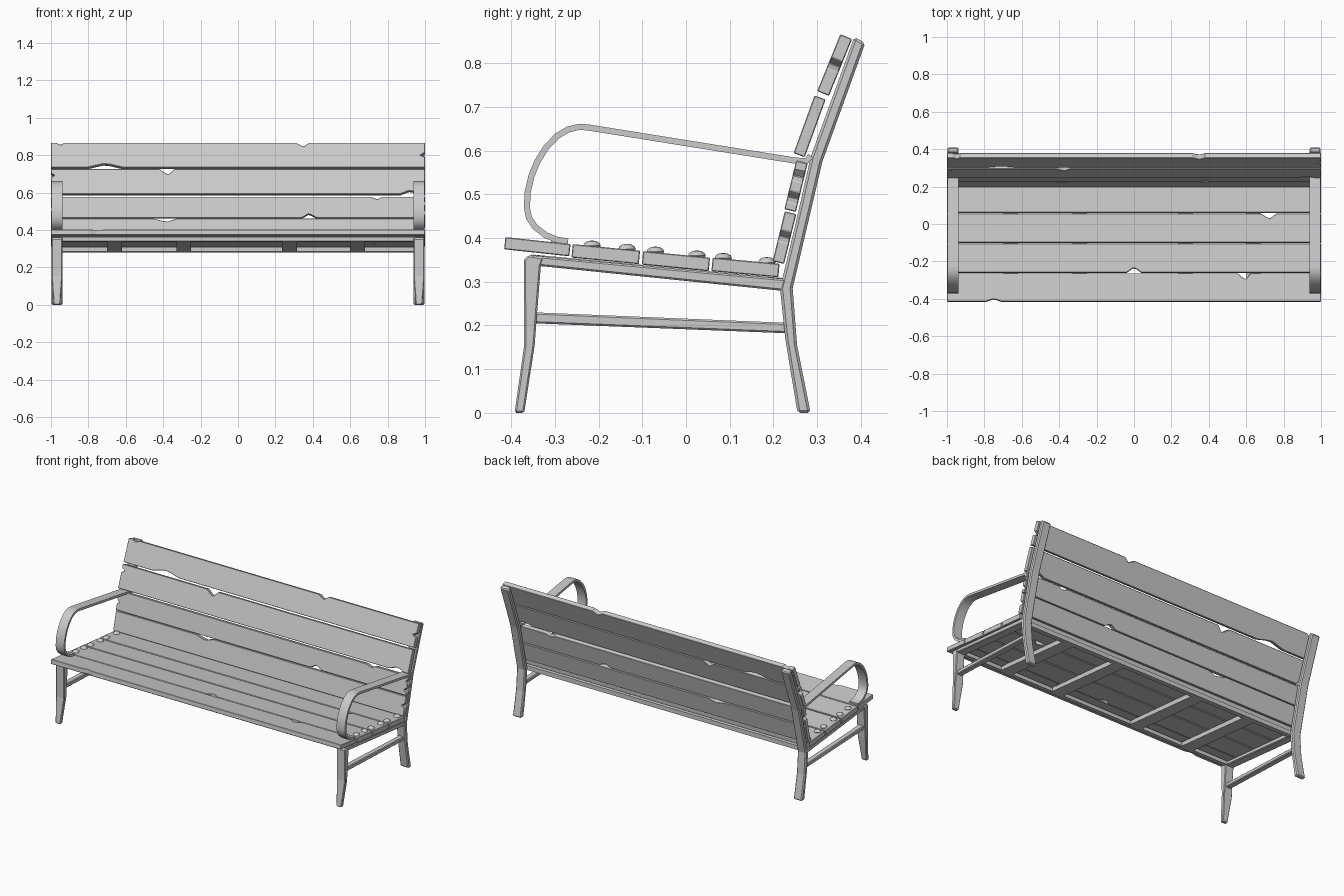
import bpy, bmesh, math
from mathutils import Vector

if "Cube" in bpy.data.objects:
    bpy.data.objects.remove(bpy.data.objects["Cube"])


def finish(name, bm, mirror=False, bevel=0.0, smooth=False):
    bmesh.ops.recalc_face_normals(bm, faces=bm.faces[:])
    mesh = bpy.data.meshes.new(name)
    bm.to_mesh(mesh)
    bm.free()
    ob = bpy.data.objects.new(name, mesh)
    bpy.context.collection.objects.link(ob)
    if bevel:
        m = ob.modifiers.new("Bevel", 'BEVEL')
        m.width, m.segments, m.limit_method = bevel, 1, 'ANGLE'
        m.angle_limit = math.radians(50)
    if mirror:
        ob.modifiers.new("Mirror", 'MIRROR')
    if smooth:
        bpy.ops.object.select_all(action='DESELECT')
        ob.select_set(True)
        bpy.context.view_layer.objects.active = ob
        bpy.ops.object.shade_smooth_by_angle(angle=math.radians(35))
    return ob


def solid(pts, offset):
    """Extrude a closed outline of 3D points."""
    bm = bmesh.new()
    face = bm.faces.new([bm.verts.new(p) for p in pts])
    ext = bmesh.ops.extrude_face_region(bm, geom=[face])
    new = [g for g in ext['geom'] if isinstance(g, bmesh.types.BMVert)]
    bmesh.ops.translate(bm, verts=new, vec=offset)
    return bm


def side_part(name, outline, half, xc=0.968, foot=None, bevel=0.004, smooth=False):
    """Side-view outline (y, z) given width in x and mirrored to both ends."""
    bm = solid([(xc - half, y, z) for y, z in outline], (2 * half, 0, 0))
    if foot:
        for v in bm.verts:
            if v.co.z < 0.01:
                v.co.x = xc + (v.co.x - xc) * foot
    return finish(name, bm, True, bevel, smooth)


def ribbon(path, t):
    """Outline of constant thickness around a path."""
    pts = [Vector(p) for p in path]
    a, b = [], []
    for i, p in enumerate(pts):
        d = (pts[min(i + 1, len(pts) - 1)] - pts[max(i - 1, 0)]).normalized()
        n = Vector((-d.y, d.x)) * t / 2
        a.append(p + n)
        b.append(p - n)
    return a + b[::-1]


def plank(name, p0, p1, thick, low=(), high=(), ends=()):
    """Board 2 long; p0-p1 is its visible face in side view. Chips: (x, half width, depth);
    end chips: (side, position, depth)."""
    p0, p1 = Vector((0, *p0)), Vector((0, *p1))
    w = (p1 - p0).length
    d = (p1 - p0) / w
    n = Vector((0, d.z, -d.y))          # into the board
    out = [(-1, 0)]
    for x, h, c in sorted(low):
        out += [(x - h, 0), (x - h * .1, c), (x + h * .3, c * .8), (x + h, 0)]
    out.append((1, 0))
    for s, v, c in sorted(e for e in ends if e[0] > 0):
        out += [(1, v - .012), (1 - c, v), (1, v + .015)]
    out.append((1, w))
    for x, h, c in sorted(high, reverse=True):
        out += [(x + h, w), (x + h * .2, w - c), (x - h * .3, w - c * .7), (x - h, w)]
    out.append((-1, w))
    for s, v, c in sorted((e for e in ends if e[0] < 0), key=lambda e: -e[1]):
        out += [(-1, v + .012), (-1 + c, v), (-1, v - .015)]
    pts = [p0 + Vector((x, 0, 0)) + d * v for x, v in out]
    return finish(name, solid(pts, n * thick), bevel=0.002)


# Side frames
side_part("front_leg", [(-.392, 0), (-.37, 0), (-.346, .155), (-.342, .21), (-.332, .335),
                        (-.325, .355), (-.36, .361), (-.371, .35), (-.37, .155)], .029, foot=.6)
side_part("back_post", [(.255, 0), (.285, 0), (.254, .155), (.244, .285), (.278, .43),
                        (.312, .575), (.41, .846), (.385, .86), (.285, .585), (.25, .43),
                        (.215, .285), (.227, .17)], .029, bevel=.006)
side_part("seat_rail", [(-.35, .36), (-.335, .336), (.222, .279), (.228, .306)], .027)
side_part("side_stretcher", [(-.35, .23), (-.35, .205), (.235, .182), (.23, .206)], .018)

# Armrests: straight bar curling round to the seat
arm = [(.285, .588), (.275, .576), (.25, .577), (-.225, .653), (-.245, .654), (-.27, .648),
       (-.295, .633), (-.32, .607), (-.34, .575), (-.354, .54), (-.362, .505), (-.364, .47),
       (-.359, .446), (-.345, .425), (-.32, .406), (-.295, .396), (-.27, .392)]
side_part("armrest", ribbon(arm, .014), .029, bevel=0, smooth=True)

# Seat boards
plank("seat_board_1", (-.413, .402), (-.264, .386), .028,
      low=[(-.75, .04, .012)], high=[(.59, .035, .03)])
plank("seat_board_2", (-.259, .386), (-.105, .371), .031, low=[(0, .04, .025)])
plank("seat_board_3", (-.098, .370), (.055, .355), .031, high=[(.72, .04, .025)])
plank("seat_board_4", (.061, .355), (.214, .341), .031)

# Backrest boards
plank("back_board_1", (.198, .347), (.226, .461), .027, high=[(-.39, .06, .016)],
      ends=[(1, .06, .02)])
plank("back_board_2", (.225, .466), (.252, .577), .027, low=[(.38, .04, .02)],
      high=[(.74, .03, .012)], ends=[(1, .03, .02), (1, .08, .015), (-1, .05, .015)])
plank("back_board_3", (.246, .594), (.294, .726), .027, low=[(.92, .05, .018)],
      high=[(-.38, .04, .03)], ends=[(-1, .105, .02)])
plank("back_board_4", (.300, .736), (.353, .866), .029, low=[(-.71, .09, .02)],
      high=[(.345, .035, .02), (-.95, .02, .012)], ends=[(1, .07, .025)])

# Cross bars and long rails under the seat
for i, x in enumerate((-.66, -.29, .275, .64)):
    bm = solid([(x - .04, y, z) for y, z in
                [(-.35, .362), (-.35, .338), (.225, .28), (.225, .308)]], (.08, 0, 0))
    finish(f"seat_cross_bar_{i + 1}", bm)
for name, outline in (("front_rail", [(-.355, .362), (-.355, .34), (-.325, .336), (-.325, .359)]),
                      ("back_rail", [(.19, .31), (.19, .284), (.225, .28), (.225, .307)])):
    finish(name, solid([(-.95, y, z) for y, z in outline], (1.9, 0, 0)))

# Domed bolts at the seat ends
for i, y in enumerate((-.29, -.215, -.135, -.07, .025, .085, .185)):
    bm = bmesh.new()
    bmesh.ops.create_uvsphere(bm, u_segments=12, v_segments=6, radius=1)
    bmesh.ops.scale(bm, verts=bm.verts, vec=(.02, .02, .012))
    bmesh.ops.translate(bm, verts=bm.verts, vec=(.967, y, .362 - y * .095))
    finish(f"seat_bolt_{i + 1}", bm, mirror=True, smooth=True)
